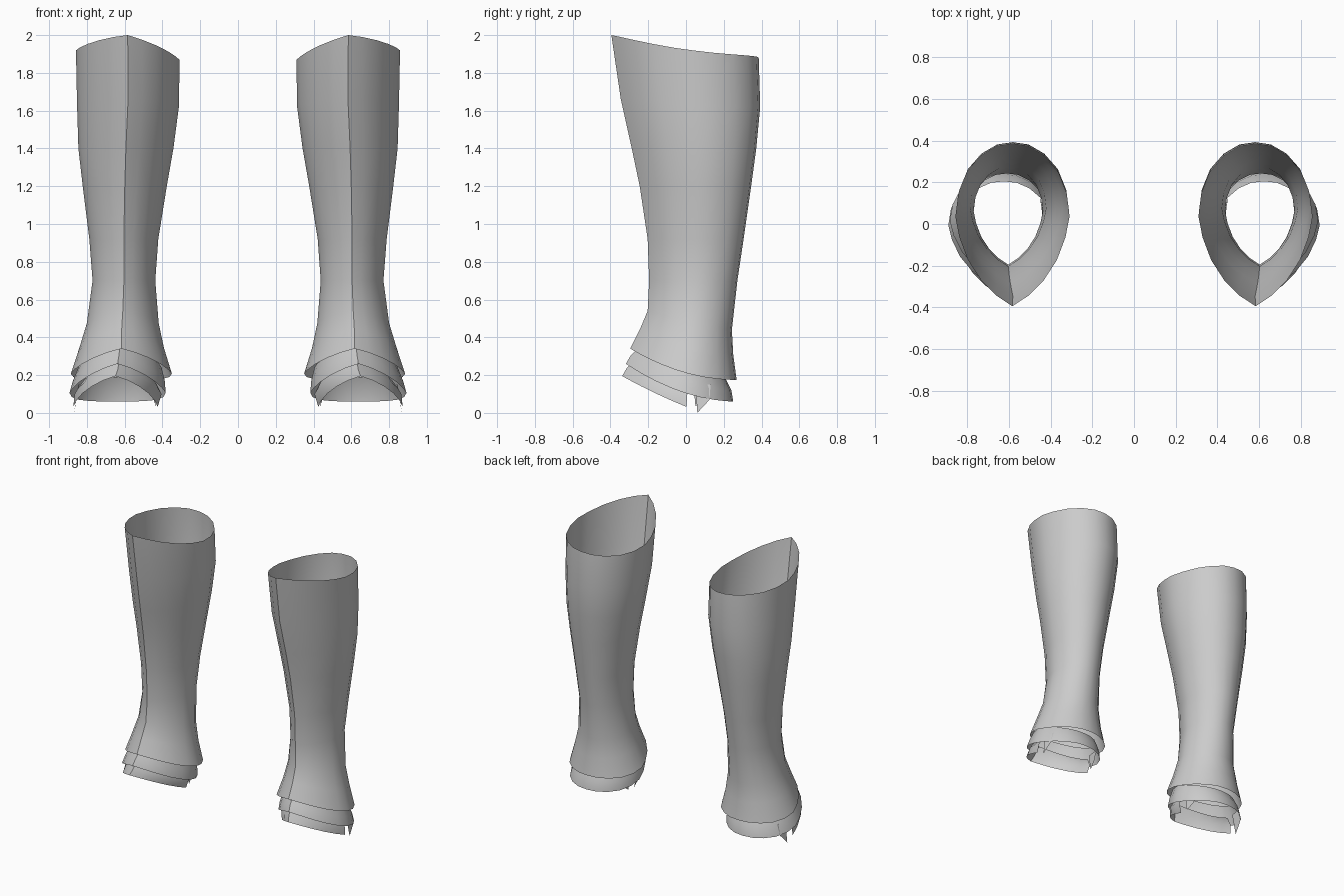
import bpy, bmesh, math

if "Cube" in bpy.data.objects:
    bpy.data.objects.remove(bpy.data.objects["Cube"])

steel = bpy.data.materials.new("steel_grey")
steel.diffuse_color = (0.6, 0.6, 0.6, 1)
steel.use_nodes = True
steel.node_tree.nodes["Principled BSDF"].inputs["Base Color"].default_value = steel.diffuse_color

# Half of the egg-shaped cross-section, from pointed front (-y) to round back
HALF = [(0, -1), (.28, -.87), (.55, -.68), (.78, -.43), (.93, -.15), (1, .1),
        (.95, .38), (.8, .65), (.56, .85), (.28, .97), (0, 1)]
OUTLINE = HALF + [(-u, v) for u, v in HALF[-2:0:-1]]


def ring(xi, xo, yf, yb, zf, zm, zb, lean=0):
    """Section between inner/outer x and front/back y; height curves front-mid-back."""
    pts = []
    for u, v in OUTLINE:
        z = zm - (zf - zb) / 2 * v + ((zf + zb) / 2 - zm) * v * v + lean * u
        pts.append(((xi + xo) / 2 + (xo - xi) / 2 * u,
                    (yf + yb) / 2 + (yb - yf) / 2 * v, z))
    return pts


def finish(name, bm):
    me = bpy.data.meshes.new(name)
    bm.to_mesh(me)
    bm.free()
    me.materials.append(steel)
    ob = bpy.data.objects.new(name, me)
    bpy.context.collection.objects.link(ob)
    bpy.ops.object.select_all(action='DESELECT')
    ob.select_set(True)
    bpy.context.view_layer.objects.active = ob
    bpy.ops.object.shade_smooth_by_angle(angle=math.radians(50))
    # the pair is mirrored across x = 0
    mir = ob.modifiers.new("pair", 'MIRROR')
    mir.use_mirror_merge = False
    return ob


def loft(name, rings, keep=None):
    """Skin rings listed from top to bottom; keep limits it to an open arc."""
    bm = bmesh.new()
    rows = [[bm.verts.new(p) for p in r] for r in rings]
    n = len(OUTLINE)
    for a, b in zip(rows, rows[1:]):
        for i in range(n):
            j = (i + 1) % n
            if keep is None or (OUTLINE[i][1] <= keep and OUTLINE[j][1] <= keep):
                bm.faces.new((b[i], b[j], a[j], a[i]))
    bmesh.ops.delete(bm, geom=[v for v in bm.verts if not v.link_faces], context='VERTS')
    return finish(name, bm)


def plate(name, corners):
    bm = bmesh.new()
    bm.faces.new([bm.verts.new(c) for c in corners])
    return finish(name, bm)


# Main shin shell with slanted top and flared ankle
loft("shin_shell", [
    ring(.31, .858, -.395, .385, 2.0, 1.90, 1.88, .025),
    ring(.312, .852, -.345, .393, 1.66, 1.63, 1.62),
    ring(.342, .845, -.287, .372, 1.40, 1.40, 1.40),
    ring(.377, .822, -.245, .345, 1.20, 1.20, 1.20),
    ring(.422, .787, -.203, .305, .92, .92, .92),
    ring(.438, .770, -.195, .272, .70, .70, .70),
    ring(.420, .800, -.203, .243, .54, .48, .44),
    ring(.392, .840, -.245, .250, .44, .35, .31),
    ring(.350, .885, -.295, .268, .34, .215, .175),
])

# Closed ankle band tucked under the shell
loft("ankle_band", [
    ring(.405, .845, -.25, .205, .35, .25, .19),
    ring(.387, .875, -.295, .24, .30, .175, .12),
    ring(.383, .892, -.318, .25, .26, .115, .06),
])

# Open lower band around the front of the foot
loft("instep_band", [
    ring(.425, .835, -.27, .24, .29, .15, .08),
    ring(.405, .865, -.315, .27, .235, .11, .02),
    ring(.425, .872, -.338, .28, .195, .045, -.06),
], keep=.15)

# Pointed tabs behind the open band
plate("outer_tab", [(.845, .05, .15), (.868, .06, 0), (.855, .125, .07), (.835, .13, .15)])
plate("inner_tab", [(.45, .13, .15), (.45, .11, .08), (.435, .05, .035), (.44, .04, .15)])
